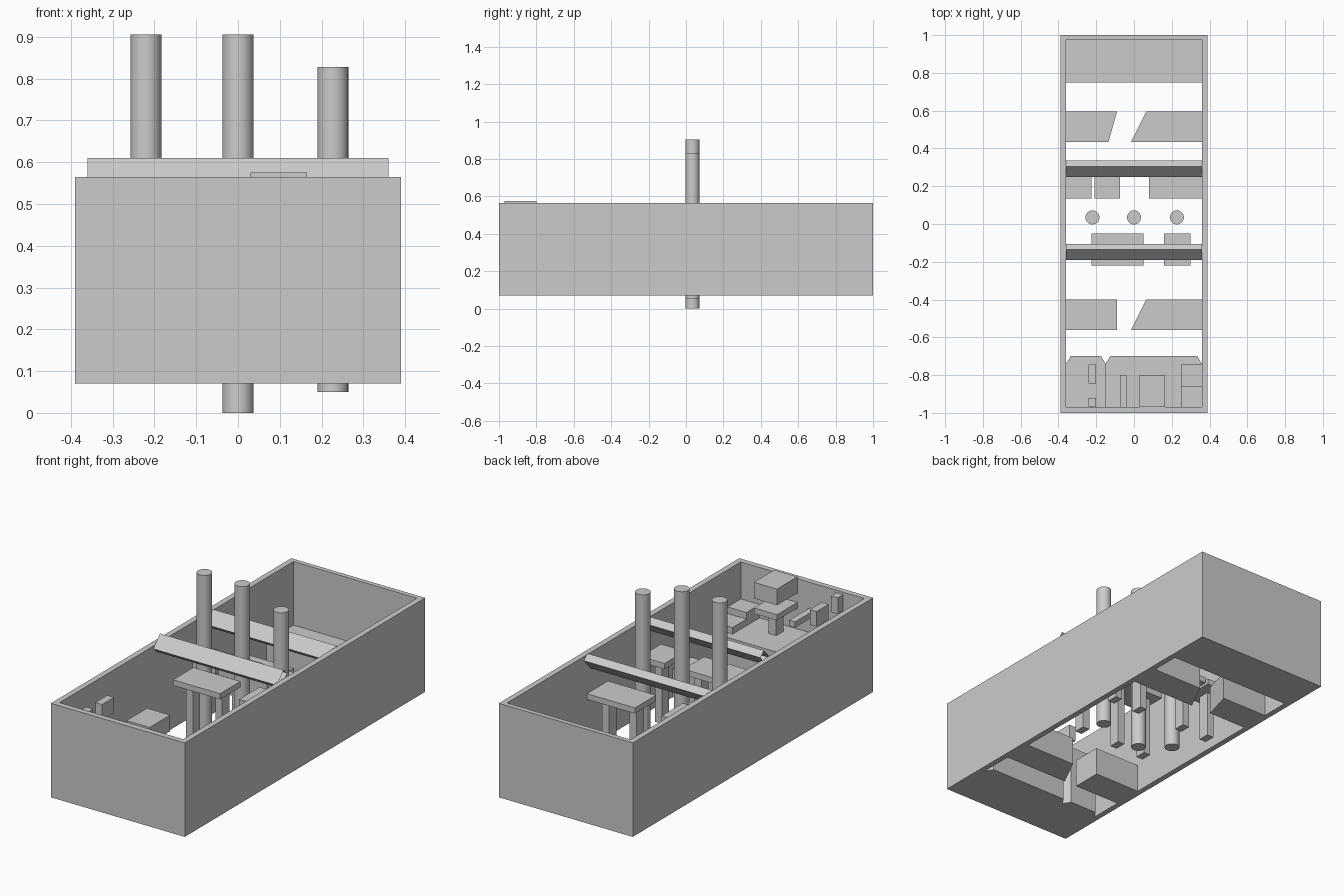
import bpy
import bmesh

old = bpy.data.objects.get("Cube")
if old:
    bpy.data.objects.remove(old, do_unlink=True)

grey = bpy.data.materials.new("plain_grey")
grey.use_nodes = True
grey.diffuse_color = (0.6, 0.6, 0.6, 1)
grey.node_tree.nodes["Principled BSDF"].inputs["Base Color"].default_value = (0.6, 0.6, 0.6, 1)


def finish(name, bm):
    mesh = bpy.data.meshes.new(name)
    bm.to_mesh(mesh)
    bm.free()
    mesh.materials.append(grey)
    obj = bpy.data.objects.new(name, mesh)
    bpy.context.collection.objects.link(obj)
    return obj


def slab(name, outline, z0, z1):
    """Extrude a flat outline from z0 up to z1."""
    bm = bmesh.new()
    face = bm.faces.new([bm.verts.new((x, y, z0)) for x, y in outline])
    ext = bmesh.ops.extrude_face_region(bm, geom=[face], use_keep_orig=True)
    top = [v for v in ext["geom"] if isinstance(v, bmesh.types.BMVert)]
    bmesh.ops.translate(bm, verts=top, vec=(0, 0, z1 - z0))
    bmesh.ops.recalc_face_normals(bm, faces=bm.faces)
    return finish(name, bm)


def box(name, x0, x1, y0, y1, z0, z1):
    return slab(name, [(x0, y0), (x1, y0), (x1, y1), (x0, y1)], z0, z1)


def table(name, x0, x1, y0, y1, top, leg_xs, leg_y):
    box(name + "_top", x0, x1, y0, y1, top - 0.03, top)
    for i, x in enumerate(leg_xs):
        box(f"{name}_leg_{i + 1}", x - 0.02, x + 0.02, leg_y - 0.03, leg_y + 0.03, 0.085, top - 0.03)


BASE, RIM = 0.07, 0.565
IN = 0.36

# Outer walls
for side, s in (("left", 1), ("right", -1)):
    box(side + "_wall", min(s * IN, s * 0.39), max(s * IN, s * 0.39), -1, 1, BASE, RIM)
box("front_wall", -IN, IN, -1, -0.97, BASE, RIM)
box("back_wall", -IN, IN, 0.975, 1, BASE, RIM)

# Back deck and the blocks either side of the gaps
box("back_deck", -IN, IN, 0.75, 0.975, BASE, 0.23)
slab("back_right_block", [(-IN, 0.435), (-0.135, 0.435), (-0.09, 0.595), (-IN, 0.595)], BASE, 0.22)
box("front_right_block", -IN, -0.09, -0.56, -0.4, BASE, 0.22)
for name, y in (("back_left_block", 0.435), ("front_left_block", -0.56)):
    slab(name, [(-0.015, y), (IN, y), (IN, y + 0.16), (0.065, y + 0.16)], BASE, 0.22)

# Front deck in two levels with clipped corners
slab("front_deck_low", [(-0.15, -0.97), (IN, -0.97), (IN, -0.74), (0.335, -0.7),
                        (-0.125, -0.7), (-0.15, -0.74)], BASE, 0.30)
slab("front_deck_high", [(-IN, -0.97), (-0.15, -0.97), (-0.15, -0.74), (-0.175, -0.7),
                         (-0.335, -0.7), (-IN, -0.74)], BASE, 0.39)

# Fittings on the front deck
box("corner_block_tall", 0.25, IN, -0.97, -0.86, 0.30, 0.37)
box("corner_block_low", 0.25, IN, -0.86, -0.745, 0.30, 0.335)
box("cabinet", 0.03, 0.165, -0.97, -0.8, 0.49, 0.575)
box("stand_top", 0.03, 0.165, -0.97, -0.8, 0.41, 0.44)
box("stand_post", 0.07, 0.115, -0.91, -0.85, 0.30, 0.41)
box("rail", -0.075, -0.04, -0.97, -0.8, 0.40, 0.43)
box("small_box_back", -0.24, -0.2, -0.845, -0.745, 0.47, 0.55)
box("small_box_front", -0.24, -0.2, -0.965, -0.92, 0.47, 0.555)

# Tables around the columns
table("front_wide_table", -0.225, 0.05, -0.22, -0.05, 0.435, (-0.17, 0.0), -0.13)
table("front_narrow_table", 0.16, 0.3, -0.22, -0.05, 0.435, (0.23,), -0.13)
table("back_wide_table", 0.08, IN, 0.135, 0.31, 0.36, (0.14, 0.3), 0.21)
table("back_right_table", -IN, -0.225, 0.135, 0.31, 0.36, (-0.3,), 0.21)
table("back_middle_table", -0.21, -0.075, 0.135, 0.31, 0.36, (-0.14,), 0.21)

# Tilted beams, open at both ends
for name, y, z in (("front_beam", -0.135, 0.61), ("back_beam", 0.305, 0.57)):
    profile = [(y, z), (y - 0.055, z - 0.06), (y - 0.025, z - 0.087), (y + 0.03, z - 0.027)]
    bm = bmesh.new()
    rings = [[bm.verts.new((x, py, pz)) for py, pz in profile] for x in (-IN, IN)]
    for i in range(4):
        j = (i + 1) % 4
        bm.faces.new((rings[0][i], rings[0][j], rings[1][j], rings[1][i]))
    finish(name, bm)

# Round columns
for name, x, z0, z1 in (("right_column", -0.22, 0.08, 0.905),
                        ("middle_column", 0, 0, 0.905),
                        ("left_column", 0.227, 0.05, 0.828)):
    bpy.ops.mesh.primitive_cylinder_add(vertices=32, radius=0.037, depth=z1 - z0,
                                        location=(x, 0.035, (z0 + z1) / 2))
    col = bpy.context.object
    col.name = name
    col.data.materials.append(grey)
    bpy.ops.object.shade_smooth_by_angle()
